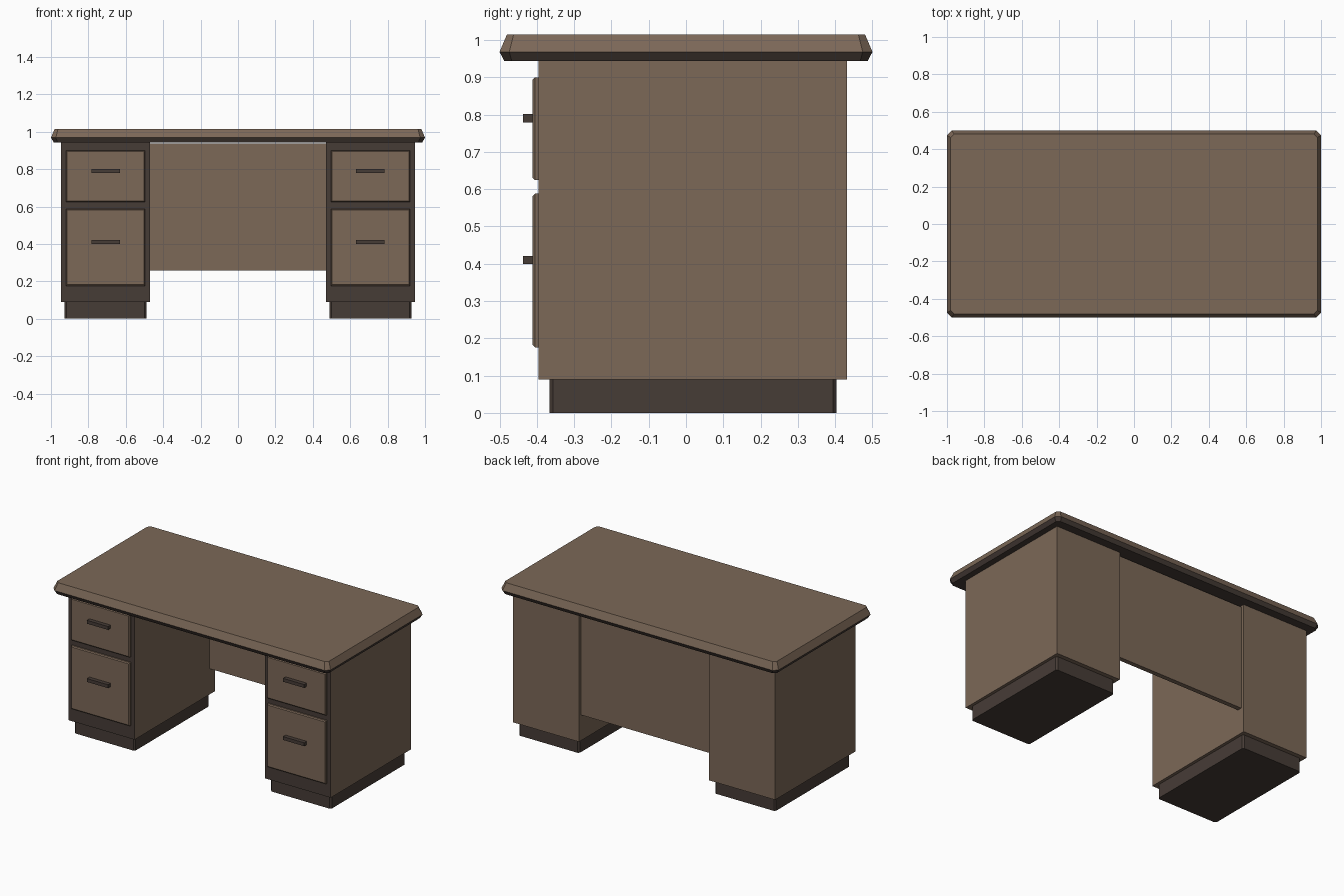
import bpy
import bmesh
from mathutils import Vector

if "Cube" in bpy.data.objects:
    bpy.data.objects.remove(bpy.data.objects["Cube"])


def make_material(name, color):
    mat = bpy.data.materials.new(name)
    mat.use_nodes = True
    mat.diffuse_color = color
    mat.node_tree.nodes["Principled BSDF"].inputs["Base Color"].default_value = color
    return mat


brown = make_material("warm brown wood", (0.2, 0.138, 0.096, 1))
dark = make_material("dark brown wood", (0.062, 0.045, 0.037, 1))


def finish(name, bm, mats, rule=None):
    """Turn a bmesh into an object; rule picks the material of each face."""
    bmesh.ops.recalc_face_normals(bm, faces=bm.faces)
    bm.normal_update()
    if rule:
        for face in bm.faces:
            face.material_index = rule(face)
    mesh = bpy.data.meshes.new(name)
    bm.to_mesh(mesh)
    bm.free()
    for mat in mats:
        mesh.materials.append(mat)
    obj = bpy.data.objects.new(name, mesh)
    bpy.context.collection.objects.link(obj)
    return obj


def box(name, x, y, z, mats, rule=None, bevel=0, edges=None):
    """Box between (low, high) pairs, with an optional chamfer on chosen edges."""
    bm = bmesh.new()
    bmesh.ops.create_cube(bm, size=1)
    low, high = (Vector(v) for v in zip(x, y, z))
    for vert in bm.verts:
        vert.co = (low + high) / 2 + vert.co * (high - low)
    if bevel:
        picked = [e for e in bm.edges if edges(e)]
        bmesh.ops.bevel(bm, geom=picked, offset=bevel, segments=1, affect='EDGES')
    return finish(name, bm, mats, rule)


def is_upright(edge):
    a, b = edge.verts
    return abs(a.co.z - b.co.z) > 0.01


def faces_front(face):
    return 1 if face.normal.y < -0.9 else 0


# Desk top: clipped-corner rings, with a sloping rim and dark lower lip
bm = bmesh.new()
rings = []
for hx, hy, z, c in ((0.985, 0.487, 0.943, 0.02), (1, 0.5, 0.968, 0.026), (0.98, 0.48, 1.015, 0.018)):
    outline = [(hx - c, -hy), (hx, c - hy), (hx, hy - c), (hx - c, hy),
               (c - hx, hy), (-hx, hy - c), (-hx, c - hy), (c - hx, -hy)]
    rings.append([bm.verts.new((px, py, z)) for px, py in outline])
for lower, upper in zip(rings, rings[1:]):
    for i in range(len(lower)):
        j = (i + 1) % len(lower)
        bm.faces.new((lower[i], lower[j], upper[j], upper[i]))
bm.faces.new(rings[0][::-1])
bm.faces.new(rings[-1])
finish("desk_top", bm, [brown, dark], lambda f: 1 if f.normal.z < 0 else 0)

# Panel closing the knee space
box("modesty_panel", (-0.47, 0.47), (0.38, 0.41), (0.257, 0.936), [brown])

# Two drawer pedestals
for side, cx in (("left", 0.708), ("right", -0.708)):
    def span(half):
        return (cx - half, cx + half)

    box(side + "_pedestal", span(0.238), (-0.395, 0.432), (0.09, 0.943),
        [brown, dark], faces_front)
    box(side + "_plinth", span(0.219), (-0.366, 0.404), (0, 0.09),
        [dark], bevel=0.01, edges=is_upright)
    for level, z, grip in (("upper", (0.624, 0.9), 0.79), ("lower", (0.176, 0.588), 0.41)):
        name = side + "_" + level
        box(name + "_drawer", span(0.212), (-0.411, -0.394), z, [brown], bevel=0.006,
            edges=lambda e: all(v.co.y < -0.4 for v in e.verts))
        box(name + "_handle", span(0.076), (-0.437, -0.41), (grip - 0.011, grip + 0.011), [dark])
